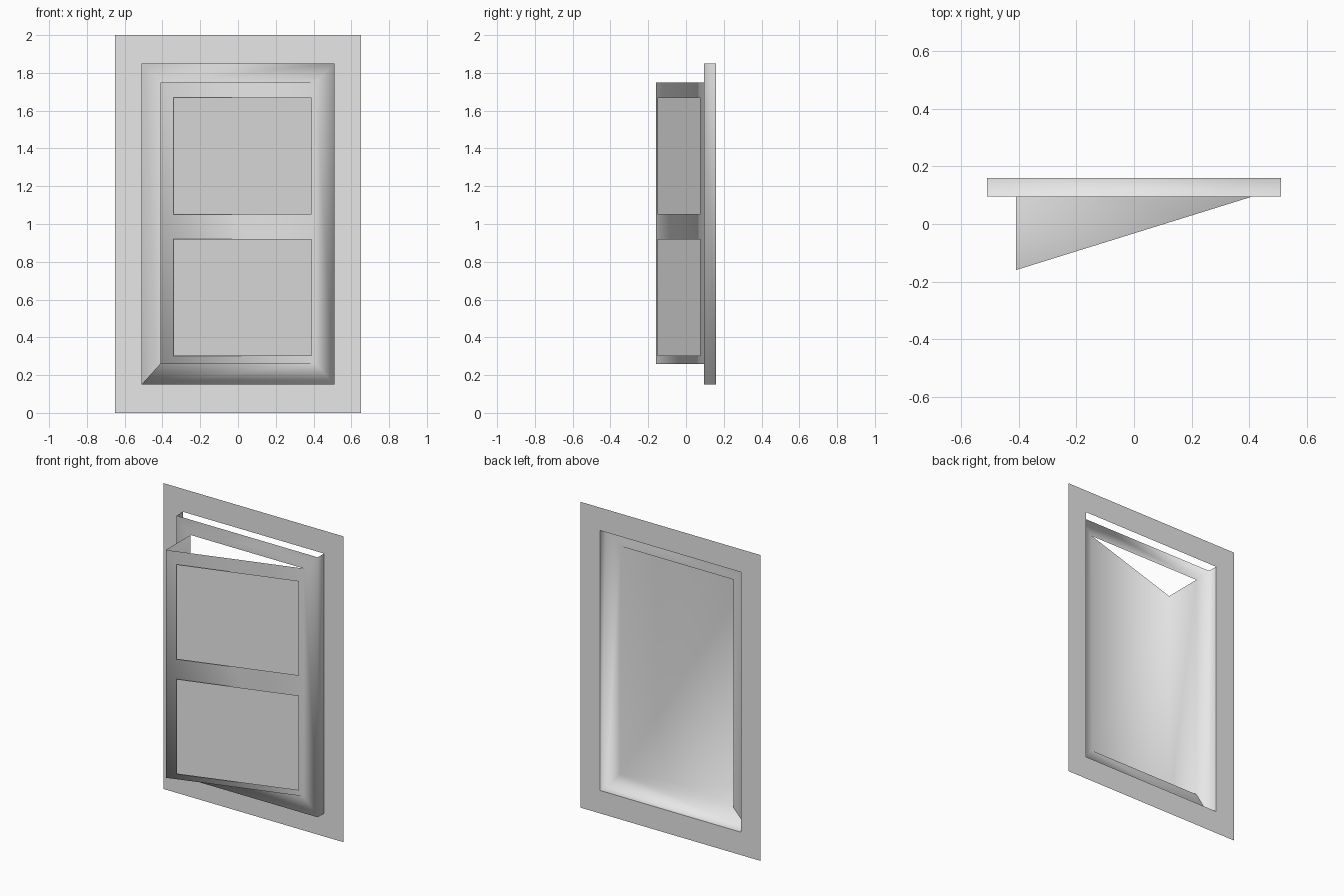
import bpy
import bmesh
from mathutils import Vector

cube = bpy.data.objects.get("Cube")
if cube:
    bpy.data.objects.remove(cube)

# One plain grey for everything
grey = bpy.data.materials.new("plain_grey")
grey.use_nodes = True
color = (0.8, 0.8, 0.8, 1)
grey.diffuse_color = color
grey.node_tree.nodes["Principled BSDF"].inputs["Base Color"].default_value = color

BACK, FRONT, DOOR = 0.16, 0.095, -0.16


def finish(bm, name, smooth=False):
    bmesh.ops.recalc_face_normals(bm, faces=bm.faces)
    # The largest front-facing side must look towards -y
    if sum(f.normal.y * f.calc_area() for f in bm.faces) > 0:
        bmesh.ops.reverse_faces(bm, faces=bm.faces)
    for f in bm.faces:
        f.smooth = smooth
    mesh = bpy.data.meshes.new(name)
    bm.to_mesh(mesh)
    bm.free()
    mesh.materials.append(grey)
    obj = bpy.data.objects.new(name, mesh)
    bpy.context.collection.objects.link(obj)
    return obj


def loop(bm, x, low, high, y):
    """Rectangle corners: top -x, bottom -x, bottom +x, top +x."""
    return [bm.verts.new(p) for p in
            ((-x, y, high), (-x, y, low), (x, y, low), (x, y, high))]


def bridge(bm, a, b, count):
    for i in range(count):
        j = (i + 1) % 4
        bm.faces.new((a[i], a[j], b[j], b[i]))


# Flat wall border with a rectangular hole
bm = bmesh.new()
bridge(bm, loop(bm, 0.65, 0, 2, BACK), loop(bm, 0.51, 0.15, 1.85, BACK), 4)
finish(bm, "wall_border")

# Frame, open at the top, with the ajar door growing out of it
bm = bmesh.new()
rear = loop(bm, 0.51, 0.15, 1.85, BACK)
rim = loop(bm, 0.51, 0.15, 1.85, FRONT)
inner = loop(bm, 0.41, 0.26, 1.75, FRONT)
bridge(bm, rear, rim, 3)
bridge(bm, rim, inner, 4)
door_top = bm.verts.new((-0.41, DOOR, 1.75))
door_low = bm.verts.new((-0.41, DOOR, 0.26))
bm.faces.new((inner[0], inner[1], door_low, door_top))
bm.faces.new((inner[1], inner[2], door_low))
bm.faces.new((door_top, door_low, inner[2], inner[3]))
# Shading seam through the lower -x corner
for a, b in ((rear[1], rim[1]), (rim[1], inner[1]), (inner[1], door_low)):
    bm.edges.get((a, b)).smooth = False
finish(bm, "frame_and_door", smooth=True)

# Two thin panels floating just in front of the door
hinge = Vector((0.41, FRONT, 0))
swing = Vector((-0.41, DOOR, 0)) - hinge
lift = Vector((0, -0.012, 0))
for name, low, high in (("lower_panel", 0.30, 0.92), ("upper_panel", 1.05, 1.67)):
    bm = bmesh.new()
    near, far = (hinge + swing * t + lift for t in (0.025, 0.915))
    bm.faces.new([bm.verts.new((p.x, p.y, z)) for p, z in
                  ((far, low), (near, low), (near, high), (far, high))])
    finish(bm, name)
